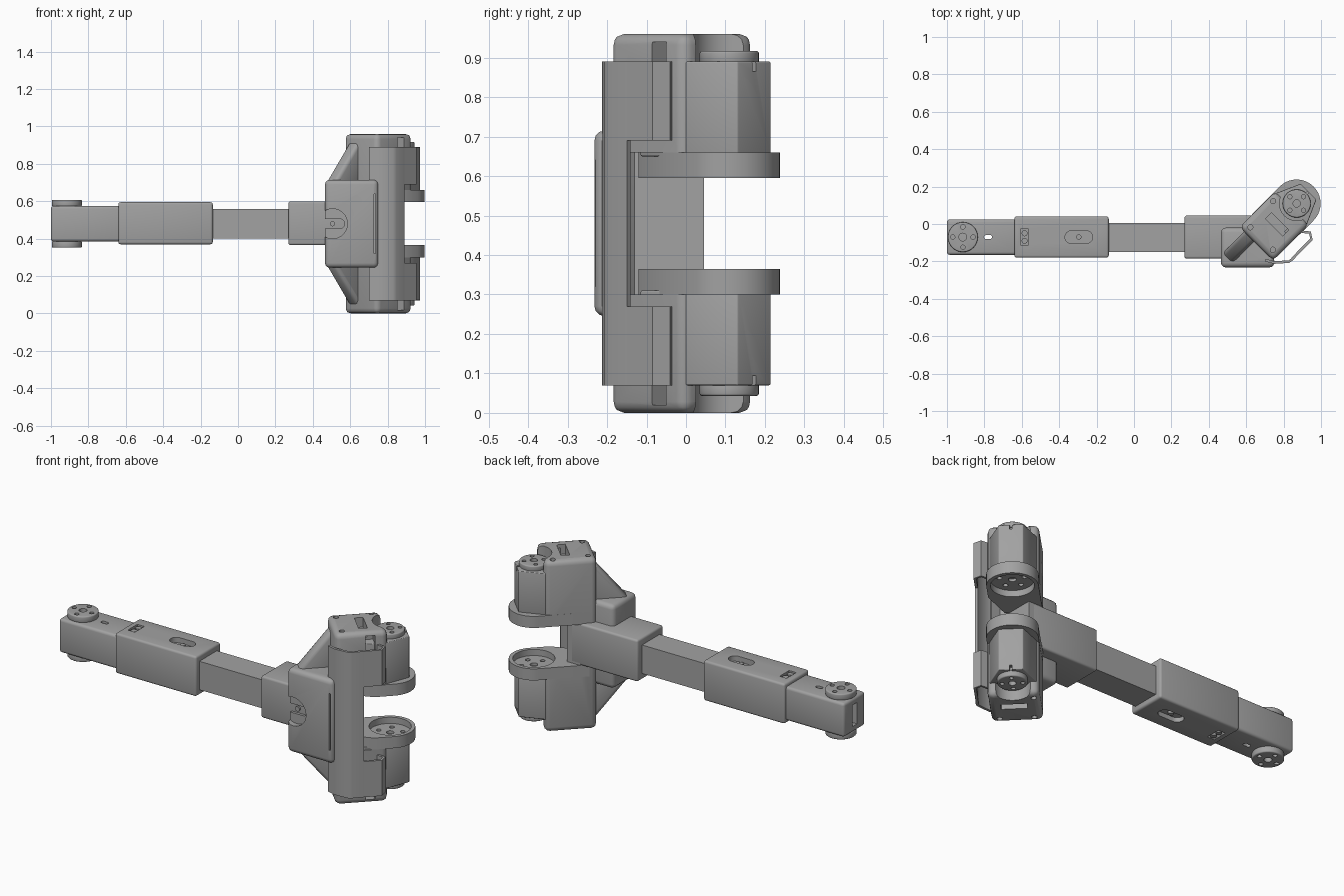
import bpy, bmesh, math
from mathutils import Matrix, Vector

cube = bpy.data.objects.get("Cube")
if cube:
    bpy.data.objects.remove(cube, do_unlink=True)

grey = bpy.data.materials.new("plain grey")
grey.use_nodes = True
colour = (0.36, 0.36, 0.36, 1)
grey.diffuse_color = colour
grey.node_tree.nodes["Principled BSDF"].inputs["Base Color"].default_value = colour

MID = 0.48      # height of the mirror plane
AXIS = -0.07    # depth of the arm's centre line
# The gripper housing is turned 45 degrees about z
TURN = Matrix.Translation((0.654, -0.106, 0)) @ Matrix.Rotation(math.radians(45), 4, 'Z')
FLAT = Matrix.Identity(4)
parts = []


def prism(name, pts, z0, z1, bevel=0, mat=FLAT, cuts=()):
    """Extrude an outline in z, round its edges, then cut holes."""
    z0, z1 = min(z0, z1), max(z0, z1)
    bm = bmesh.new()
    face = bm.faces.new([bm.verts.new((x, y, z0)) for x, y in pts])
    top = bmesh.ops.extrude_face_region(bm, geom=[face])["geom"]
    bmesh.ops.translate(bm, vec=(0, 0, z1 - z0),
                        verts=[g for g in top if isinstance(g, bmesh.types.BMVert)])
    bmesh.ops.transform(bm, matrix=mat, verts=bm.verts)
    bmesh.ops.recalc_face_normals(bm, faces=bm.faces)
    mesh = bpy.data.meshes.new(name)
    bm.to_mesh(mesh)
    bm.free()
    mesh.materials.append(grey)
    ob = bpy.data.objects.new(name, mesh)
    bpy.context.collection.objects.link(ob)
    if bevel:
        mod = ob.modifiers.new("round", 'BEVEL')
        mod.width, mod.segments, mod.limit_method = bevel, 3, 'ANGLE'
        mod.angle_limit = math.radians(40)
    for c in cuts:
        c.hide_render = True
        mod = ob.modifiers.new("cut", 'BOOLEAN')
        mod.operation, mod.solver, mod.object = 'DIFFERENCE', 'EXACT', c
    if ob.modifiers:
        bpy.context.view_layer.update()
        dg = bpy.context.evaluated_depsgraph_get()
        baked = bpy.data.meshes.new_from_object(ob.evaluated_get(dg))
        ob.modifiers.clear()
        ob.data = baked
    for c in cuts:
        if c in parts:
            parts.remove(c)
        bpy.data.objects.remove(c, do_unlink=True)
    parts.append(ob)
    return ob


def rect(x0, x1, y0, y1):
    return [(x0, y0), (x1, y0), (x1, y1), (x0, y1)]


def arc(x, y, r, a0=0, a1=360, n=32):
    steps = n if a1 - a0 == 360 else n + 1
    return [(x + r * math.cos(math.radians(a0 + (a1 - a0) * i / n)),
             y + r * math.sin(math.radians(a0 + (a1 - a0) * i / n))) for i in range(steps)]


def slot(x, y, half, r):
    return arc(x + half, y, r, -90, 90, 12) + arc(x - half, y, r, 90, 270, 12)


def hole(pts, z0, z1, mat=FLAT):
    return prism("cutter", pts, z0, z1, mat=mat)


def horn(name, x, y, r, z0, z1, mat=FLAT):
    """Round servo horn with a centre hole and four screw holes."""
    cuts = [hole(arc(x, y, r * 0.26, n=16), z0 - 1, z1 + 1, mat)]
    for i in range(4):
        a = math.pi / 2 * i
        cuts.append(hole(arc(x + r * 0.68 * math.cos(a), y + r * 0.68 * math.sin(a),
                             r * 0.15, n=12), z0 - 1, z1 + 1, mat))
    prism(name, arc(x, y, r), z0, z1, 0.006, mat, cuts)


def ribbon(name, path, thick, z0, z1):
    """Thin upright wall following a path."""
    inner = []
    for i, p in enumerate(path):
        a, b = Vector(path[max(i - 1, 0)]), Vector(path[min(i + 1, len(path) - 1)])
        d = (b - a).normalized()
        inner.append((p[0] - d.y * thick, p[1] + d.x * thick))
    prism(name, path + inner[::-1], z0, z1)


# Arm: end bracket with its end window and small slot
prism("end_bracket", rect(-1, -0.62, AXIS - 0.095, AXIS + 0.095), 0.385, 0.575, 0.015, cuts=[
    hole(rect(-1.1, -0.95, AXIS - 0.02, AXIS + 0.02), 0.42, 0.54),
    hole(slot(-0.78, AXIS, 0.01, 0.011), 0.3, 0.7)])
for side, s in (("upper", 1), ("lower", -1)):
    horn(side + "_end_horn", -0.915, AXIS, 0.08, MID + s * 0.093, MID + s * 0.128)

# Arm: sleeves and the tube between them
cuts = []
for s in (1, -1):
    cuts.append(hole(slot(-0.295, AXIS, 0.04, 0.034), MID + s * 0.085, MID + s * 0.2))
    cuts.append(hole(rect(-0.607, -0.563, AXIS - 0.042, AXIS + 0.042),
                     MID + s * 0.09, MID + s * 0.2))
prism("outer_sleeve", rect(-0.64, -0.135, -0.18, 0.04), 0.37, 0.595, 0.012, cuts=cuts)
for s in (1, -1):
    prism("sleeve_screw", arc(-0.295, AXIS, 0.014, n=16), MID + s * 0.08, MID + s * 0.1)
    for y in (-0.02, 0.02):
        prism("sleeve_pin", arc(-0.585, AXIS + y, 0.016, n=16), MID + s * 0.08, MID + s * 0.11)
prism("arm_tube", rect(-0.15, 0.3, -0.15, 0.005), 0.4, 0.56)
prism("inner_sleeve", rect(0.27, 0.69, -0.185, 0.045), 0.365, 0.6, 0.012)

# Wrist block with a round screw recess and a thin groove on the front
FRONT = Matrix.Translation((0.505, -0.23, MID)) @ Matrix.Rotation(math.radians(90), 4, 'X')
wrist = [(0.465, -0.232), (0.75, -0.232), (0.75, -0.17), (0.68, -0.1), (0.68, -0.02), (0.465, -0.02)]
prism("wrist_block", wrist, 0.245, 0.715, 0.025, cuts=[
    hole(arc(0, 0, 0.08), -0.03, 0.1, FRONT),
    hole(slot(0, 0, 0.04, 0.025), -0.06, 0.1, FRONT),
    hole(rect(0.222, 0.23, -0.16, 0.16), -0.015, 0.1, FRONT)])
prism("wrist_screw", arc(0, 0, 0.014, n=16), -0.07, -0.035, mat=FRONT)

# Housing: one tall rounded body, open in the middle where the grippers meet
cuts = [hole(rect(0.71, 1.2, -0.15, 0.4), 0.3, 0.66),
        hole(rect(0.4, 1.2, 0.045, 0.4), 0.3, 0.66)]
for s in (1, -1):
    cuts.append(hole(arc(0.305, 0, 0.092), MID + s * 0.405, MID + s * 0.6, TURN))
    cuts.append(hole(rect(0.13, 0.175, -0.07, 0.06), MID + s * 0.425, MID + s * 0.6, TURN))
    cuts.append(hole(rect(0.155, 0.205, -0.2, -0.06), MID + s * 0.375, MID + s * 0.46, TURN))
    for x, y in ((0.04, 0.085), (0.04, -0.085), (0.225, 0.098)):
        cuts.append(hole(arc(x, y, 0.014, n=12), MID + s * 0.46, MID + s * 0.6, TURN))
prism("gripper_housing", rect(0, 0.27, -0.127, 0.127), 0, 0.96, 0.028, TURN, cuts)

# Cable cover along the front corner of the housing
ribbon("cable_cover", [(0.7, -0.2), (0.75, -0.213), (0.83, -0.208), (0.848, -0.196),
                       (0.89, -0.15)], 0.014, 0.07, 0.89)

# Upright rib plane: local x along the housing, local y up
RIB = TURN @ Matrix.Translation((0, 0.055, MID)) @ Matrix.Rotation(math.radians(90), 4, 'X')
for side, s in (("upper", 1), ("lower", -1)):
    ribbon(side + "_cable_guard", [(0.885, -0.155), (0.955, -0.085), (0.945, -0.04),
                                   (0.9, -0.035)], 0.014, MID + s * 0.21, MID + s * 0.41)
    prism(side + "_support_rib", [(-0.17, s * 0.2), (0.04, s * 0.2), (0.04, s * 0.46),
                                  (0, s * 0.43), (-0.165, s * 0.23)],
          -0.038, 0.038, 0.02, RIB)
    # Servo body tapering away from the housing
    prism(side + "_servo", [(0.1, -0.115), (0.27, -0.115), (0.394, -0.06),
                            (0.394, 0.06), (0.27, 0.115), (0.1, 0.115)],
          MID + s * 0.17, MID + s * 0.41, 0.004, TURN,
          [hole(rect(0.37, 0.45, -0.006, 0.006), MID + s * 0.385, MID + s * 0.5, TURN)])
    horn(side + "_servo_horn", 0.305, 0, 0.075, MID + s * 0.405, MID + s * 0.437, TURN)
    # Cup holding the servo, hollow towards the middle
    cuts = [hole(arc(0.305, 0, 0.108), MID, MID + s * 0.15, TURN)]
    for i in range(5):
        a = math.radians(72 * i)
        cuts.append(hole(arc(0.305 + 0.065 * math.cos(a), 0.065 * math.sin(a), 0.013, n=12),
                         MID, MID + s * 0.165, TURN))
    cuts.append(hole(arc(0.305, 0, 0.02, n=16), MID, MID + s * 0.165, TURN))
    prism(side + "_servo_cup", arc(0.305, 0, 0.128, -90, 90) + [(0.04, 0.127), (0.04, -0.06), (0.2, -0.128)],
          MID + s * 0.115, MID + s * 0.18, 0, TURN, cuts)

# Smooth the rounded edges and keep the corners crisp
bpy.ops.object.select_all(action='DESELECT')
for ob in parts:
    ob.select_set(True)
bpy.context.view_layer.objects.active = parts[0]
bpy.ops.object.shade_smooth_by_angle(angle=math.radians(35))
